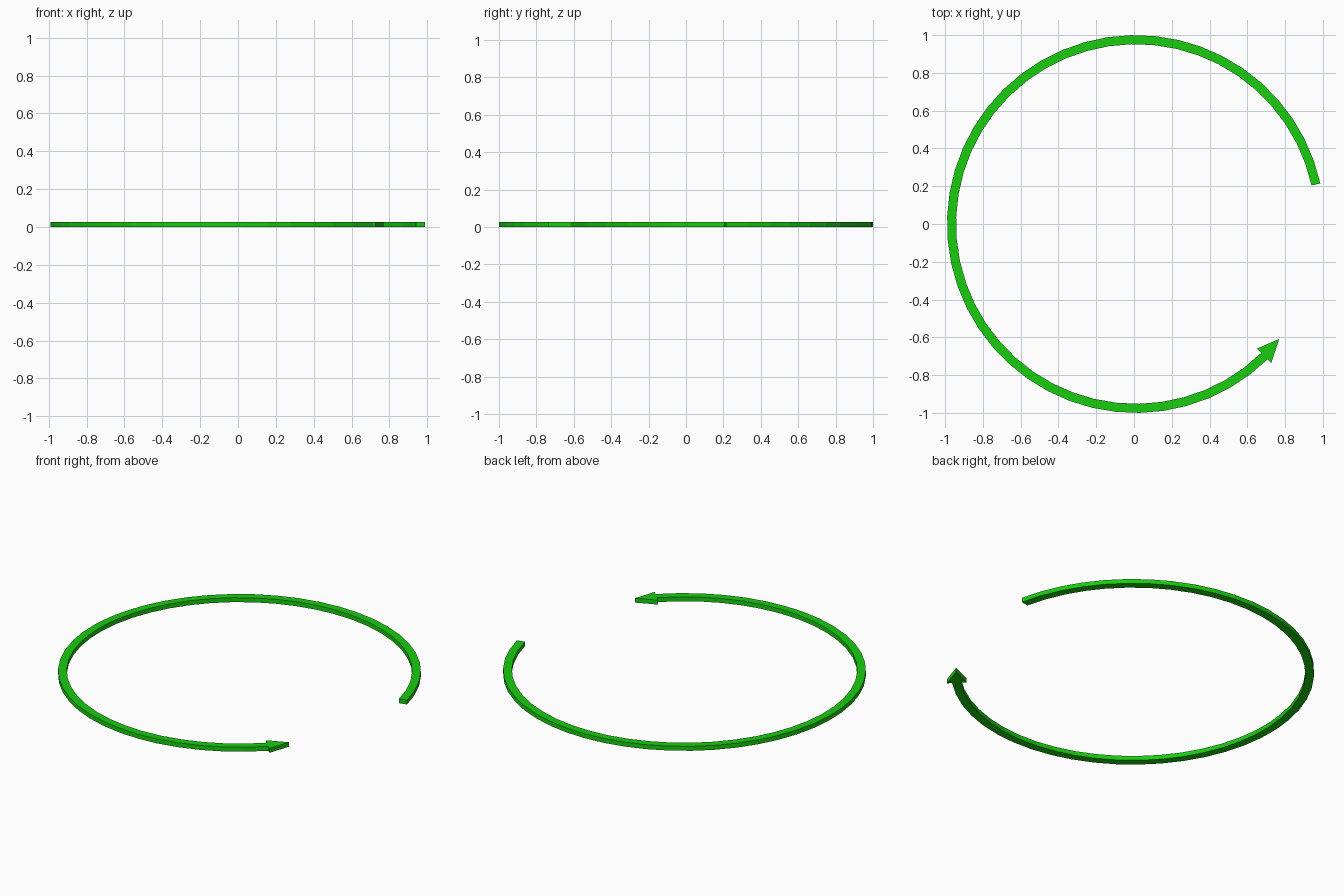
import bpy, bmesh
from math import radians, cos, sin

if "Cube" in bpy.data.objects:
    bpy.data.objects.remove(bpy.data.objects["Cube"])

CX, R, HALF, H = 0.01, 0.976, 0.024, 0.027
START, END, TIP = 12.4, 314.2, 321.3
SEGMENTS = 42

mat = bpy.data.materials.new("green")
mat.diffuse_color = (0.01, 0.6, 0.005, 1)
mat.use_nodes = True
mat.node_tree.nodes["Principled BSDF"].inputs["Base Color"].default_value = mat.diffuse_color


def polar(r, deg):
    return (CX + r * cos(radians(deg)), r * sin(radians(deg)), 0)


def extruded(name, bm):
    """Raise a flat sheet to the full thickness and add it to the scene."""
    res = bmesh.ops.extrude_face_region(bm, geom=bm.faces[:])
    top = [g for g in res["geom"] if isinstance(g, bmesh.types.BMVert)]
    bmesh.ops.translate(bm, verts=top, vec=(0, 0, H))
    bmesh.ops.recalc_face_normals(bm, faces=bm.faces[:])
    mesh = bpy.data.meshes.new(name)
    bm.to_mesh(mesh)
    bm.free()
    mesh.materials.append(mat)
    bpy.context.collection.objects.link(bpy.data.objects.new(name, mesh))


# Curved shaft: open ring of flat segments
bm = bmesh.new()
pairs = []
for i in range(SEGMENTS + 1):
    a = START + (END - START) * i / SEGMENTS
    pairs.append([bm.verts.new(polar(R + s * HALF, a)) for s in (-1, 1)])
for (a, b), (c, d) in zip(pairs, pairs[1:]):
    bm.faces.new((a, b, d, c))
extruded("curved_shaft", bm)

# Arrow head: flat triangle
bm = bmesh.new()
bm.faces.new([bm.verts.new(polar(r, a)) for r, a in
              ((R - 0.056, END), (R + 0.052, END), (R - 0.003, TIP))])
extruded("arrow_head", bm)
